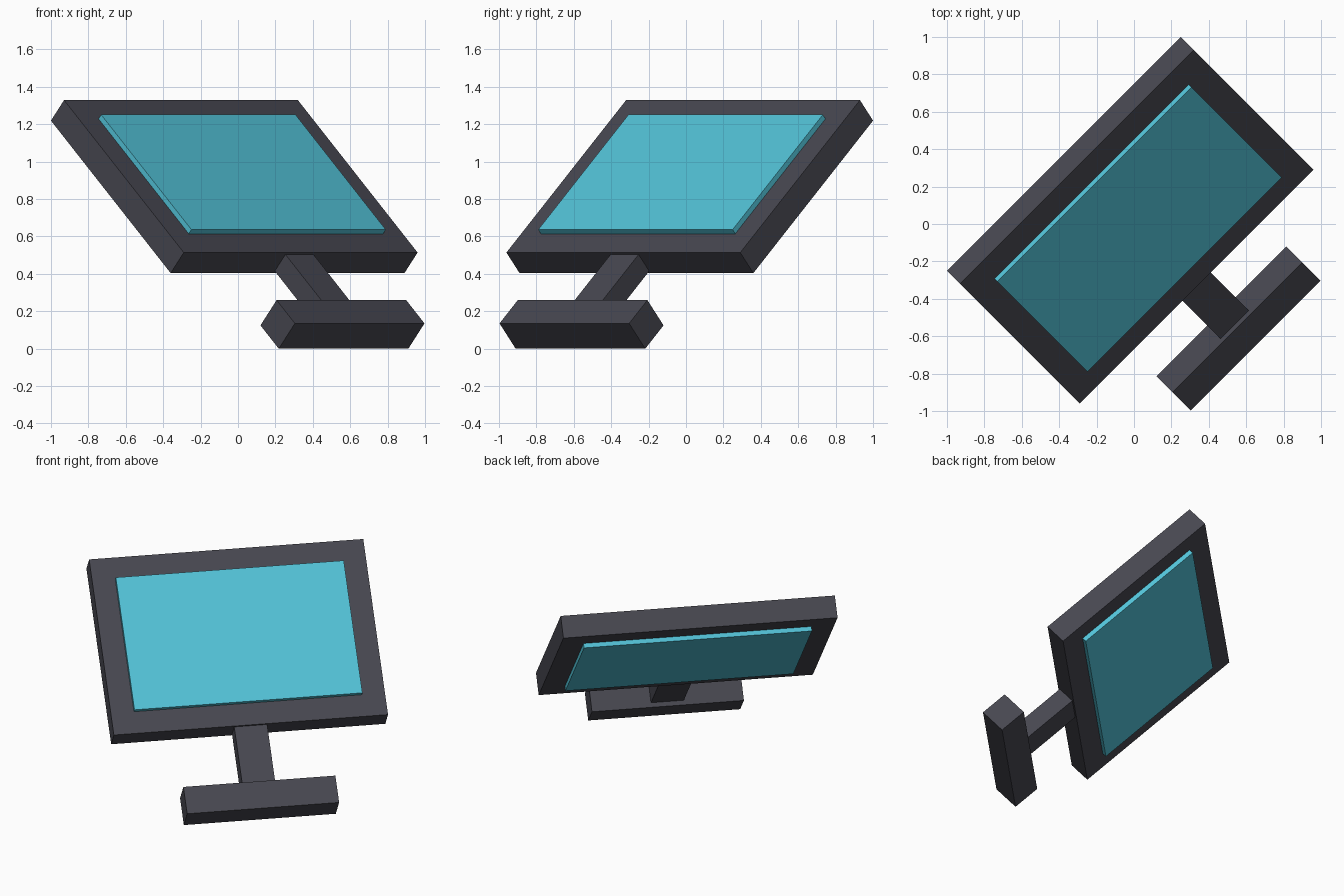
import bpy
import bmesh
import math
from mathutils import Matrix, Vector

cube = bpy.data.objects.get("Cube")
if cube:
    bpy.data.objects.remove(cube, do_unlink=True)


def make_material(name, colour):
    mat = bpy.data.materials.new(name)
    mat.use_nodes = True
    mat.diffuse_color = (*colour, 1)
    mat.node_tree.nodes["Principled BSDF"].inputs["Base Color"].default_value = (*colour, 1)
    return mat


charcoal = make_material("charcoal plastic", (0.063, 0.063, 0.08))
cyan = make_material("cyan screen", (0.085, 0.54, 0.68))

# Leaning frame of the whole monitor: local x = width, y = thickness, z = height
turn = Matrix.Rotation(math.radians(45), 4, "Z")
lean = Matrix.Rotation(math.radians(-48), 4, "X")
centre = Matrix.Translation(Vector((-0.02, 0.02, 0.866)))
pose = centre @ turn @ lean


def box(name, width, depth, bottom, top, mat):
    """Box centred on the monitor axis, spanning bottom to top along it."""
    bm = bmesh.new()
    bmesh.ops.create_cube(bm, size=1)
    bmesh.ops.scale(bm, vec=(width, depth, top - bottom), verts=bm.verts)
    bmesh.ops.translate(bm, vec=(0, 0, (top + bottom) / 2), verts=bm.verts)
    mesh = bpy.data.meshes.new(name)
    bm.to_mesh(mesh)
    bm.free()
    mesh.materials.append(mat)
    obj = bpy.data.objects.new(name, mesh)
    obj.matrix_world = pose
    bpy.context.collection.objects.link(obj)
    return obj


# Casing, with a screen slab standing proud on both sides
box("casing", 1.768, 0.148, -0.609, 0.609, charcoal)
box("screen", 1.47, 0.208, -0.459, 0.459, cyan)

# Stand
box("neck", 0.212, 0.12, -1.05, -0.58, charcoal)
box("base", 0.98, 0.182, -1.194, -1.008, charcoal)
